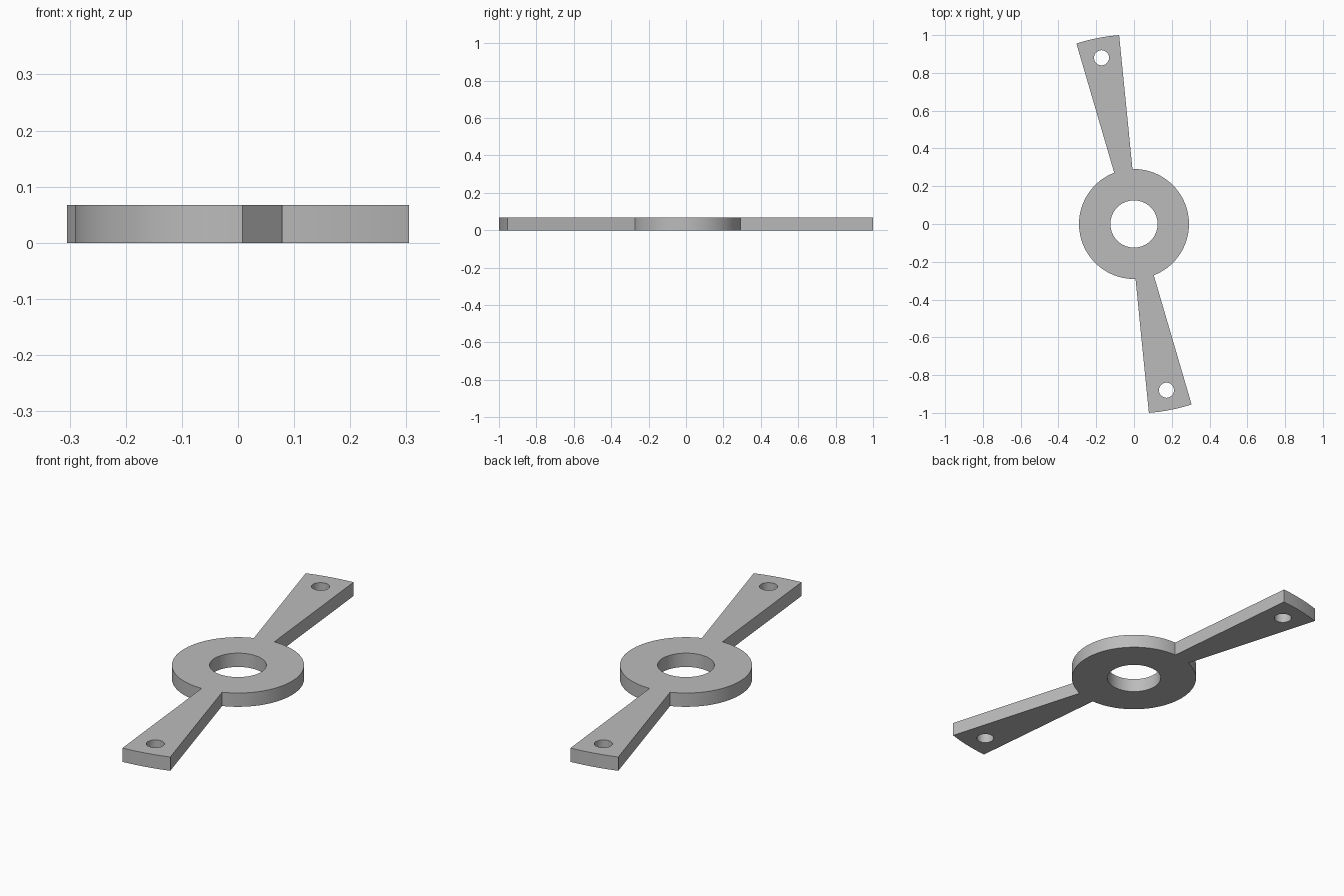
import bpy, bmesh
from math import radians, sin, cos, pi

cube = bpy.data.objects.get("Cube")
if cube:
    bpy.data.objects.remove(cube, do_unlink=True)

THICK = 0.067
HUB_R, BORE_R, TIP_R = 0.291, 0.125, 1.003
HOLE_R, HOLE_X, HOLE_Y = 0.04, -0.172, 0.88
HUB_START, HUB_END = 111.1, 271.6      # hub arc between the two arms
TIP_START, TIP_END = 94.5, 107.7       # rounded tip of the back arm


def arc(radius, start, end, steps, cx=0, cy=0):
    """Points along an arc, angles in degrees."""
    angles = [radians(start + (end - start) * i / steps) for i in range(steps + 1)]
    return [(cx + radius * cos(a), cy + radius * sin(a)) for a in angles]


def circle(radius, steps, cx=0, cy=0):
    return arc(radius, 0, 360, steps, cx, cy)[:-1]


# Outline: one arm tip and hub side, repeated by a half turn
half = arc(TIP_R, TIP_START, TIP_END, 8) + arc(HUB_R, HUB_START, HUB_END, 48)
outline = half + [(-x, -y) for x, y in half]
loops = [
    outline,
    circle(BORE_R, 64),
    circle(HOLE_R, 32, HOLE_X, HOLE_Y),
    circle(HOLE_R, 32, -HOLE_X, -HOLE_Y),
]

# Fill the flat profile around its holes, then extrude it
bm = bmesh.new()
for loop in loops:
    verts = [bm.verts.new((x, y, 0)) for x, y in loop]
    for i, v in enumerate(verts):
        bm.edges.new((v, verts[(i + 1) % len(verts)]))
bmesh.ops.triangle_fill(bm, use_beauty=True, use_dissolve=False, edges=bm.edges[:])
result = bmesh.ops.extrude_face_region(bm, geom=bm.faces[:], use_keep_orig=True)
top = [g for g in result["geom"] if isinstance(g, bmesh.types.BMVert)]
bmesh.ops.translate(bm, verts=top, vec=(0, 0, THICK))
bmesh.ops.recalc_face_normals(bm, faces=bm.faces[:])
mesh = bpy.data.meshes.new("hub_with_arms")
bm.to_mesh(mesh)
bm.free()

plate = bpy.data.objects.new("hub_with_arms", mesh)
bpy.context.collection.objects.link(plate)

# Plain grey material
grey = bpy.data.materials.new("plain_grey")
grey.use_nodes = True
colour = (0.5, 0.5, 0.5, 1)
grey.diffuse_color = colour
grey.node_tree.nodes["Principled BSDF"].inputs["Base Color"].default_value = colour
mesh.materials.append(grey)

# Smooth round walls, sharp rims
bpy.ops.object.select_all(action="DESELECT")
plate.select_set(True)
bpy.context.view_layer.objects.active = plate
bpy.ops.object.shade_smooth_by_angle(angle=radians(30))
